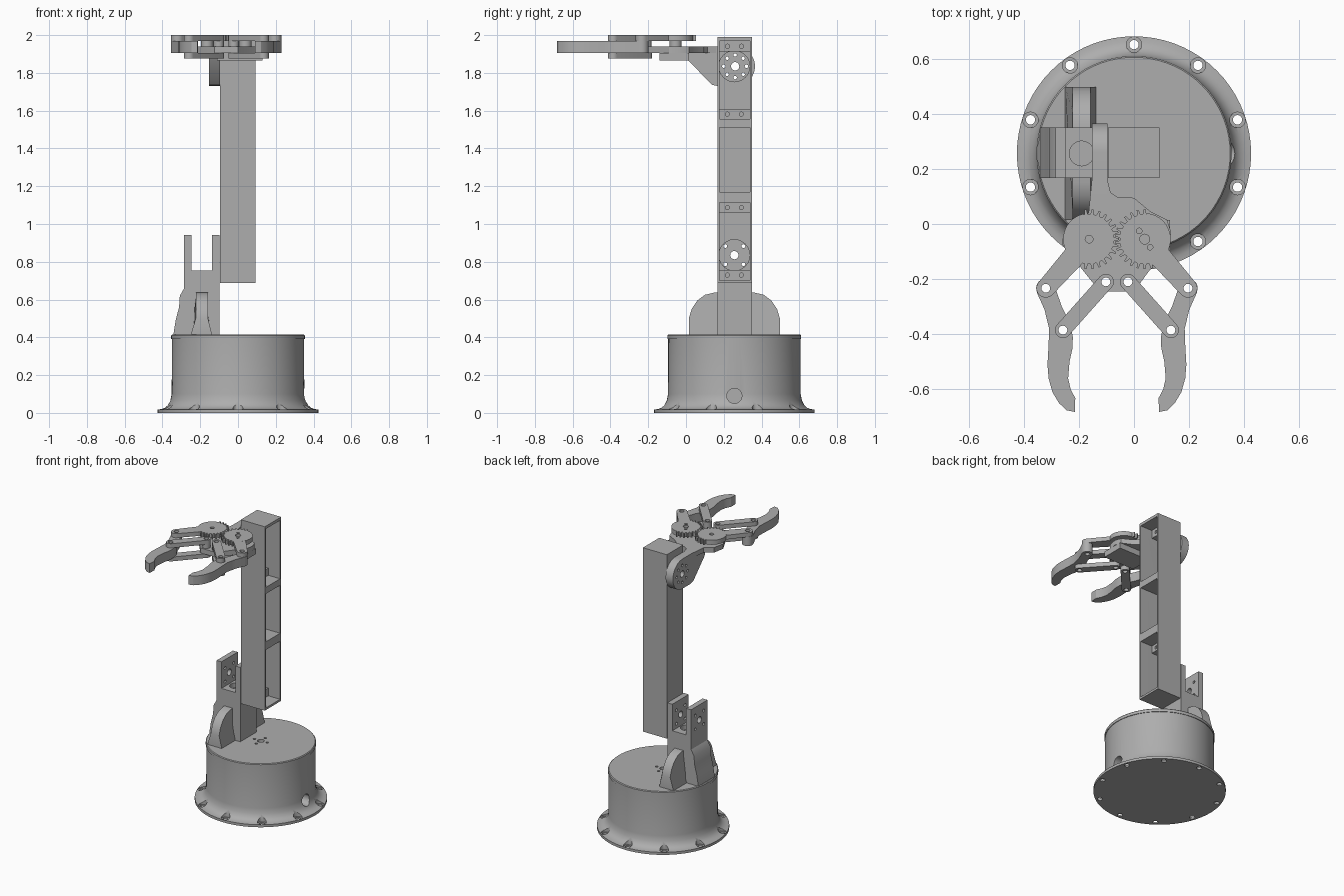
import bpy, bmesh, math
from mathutils import Vector

if "Cube" in bpy.data.objects:
    bpy.data.objects.remove(bpy.data.objects["Cube"])

grey = bpy.data.materials.new("plain_grey")
grey.diffuse_color = (0.42, 0.42, 0.42, 1)
grey.use_nodes = True
grey.node_tree.nodes["Principled BSDF"].inputs["Base Color"].default_value = grey.diffuse_color
CY = 0.256          # y of the base and arm centre line
GX = -0.062         # mirror line of the gripper


def finish(bm, name):
    bmesh.ops.recalc_face_normals(bm, faces=bm.faces[:])
    me = bpy.data.meshes.new(name)
    bm.to_mesh(me)
    bm.free()
    ob = bpy.data.objects.new(name, me)
    bpy.context.collection.objects.link(ob)
    me.materials.append(grey)
    return ob


def prism(name, pts, lo, hi, axis="z"):
    """Extrude a 2D outline along an axis."""
    place = {"z": lambda a, b, h: (a, b, h),
             "x": lambda a, b, h: (h, a, b),
             "y": lambda a, b, h: (a, h, b)}[axis]
    bm = bmesh.new()
    face = bm.faces.new([bm.verts.new(place(a, b, lo)) for a, b in pts])
    new = bmesh.ops.extrude_face_region(bm, geom=[face])["geom"]
    bmesh.ops.translate(bm, vec=Vector(place(0, 0, hi - lo)),
                        verts=[v for v in new if isinstance(v, bmesh.types.BMVert)])
    return finish(bm, name)


def box(name, x0, x1, y0, y1, z0, z1):
    return prism(name, [(x0, y0), (x1, y0), (x1, y1), (x0, y1)], z0, z1)


def arc(cx, cy, r, a0, a1, n=16):
    return [(cx + r * math.cos(math.radians(a0 + (a1 - a0) * i / n)),
             cy + r * math.sin(math.radians(a0 + (a1 - a0) * i / n))) for i in range(n + 1)]


def circle(cx, cy, r, n=24):
    return arc(cx, cy, r, 0, 360, n)[:-1]


def stadium(p, q, rp, rq):
    a = math.degrees(math.atan2(q[1] - p[1], q[0] - p[0]))
    return arc(*p, rp, a + 90, a + 270) + arc(*q, rq, a - 90, a + 90)


def lathe(name, profile, n=72):
    bm = bmesh.new()
    vs = [bm.verts.new((r, CY, z)) for r, z in profile]
    es = [bm.edges.new(e) for e in zip(vs, vs[1:])]
    bmesh.ops.spin(bm, geom=vs + es, cent=(0, CY, 0), axis=(0, 0, 1),
                   angle=2 * math.pi, steps=n)
    bmesh.ops.remove_doubles(bm, verts=bm.verts[:], dist=1e-5)
    return finish(bm, name)


def drill(ob, holes, lo, hi, axis="z"):
    """Cut round holes (a, b, radius) between lo and hi along an axis."""
    for a, b, r in holes:
        cutter = prism("cutter", circle(a, b, r), lo, hi, axis)
        mod = ob.modifiers.new("hole", "BOOLEAN")
        mod.operation, mod.solver, mod.object = "DIFFERENCE", "EXACT", cutter
        bpy.context.view_layer.objects.active = ob
        bpy.ops.object.modifier_apply(modifier=mod.name)
        bpy.data.objects.remove(cutter)


# Round base with bolt flange and cable hole
base = lathe("base_drum", [(0, 0), (0.425, 0), (0.425, 0.018), (0.405, 0.02), (0.385, 0.028),
                           (0.37, 0.042), (0.358, 0.065), (0.351, 0.1), (0.35, 0.39), (0, 0.39)])
bolts = [(x, y) for x, y in circle(0, CY, 0.395, 10)]
bolts = [(0.395 * math.cos(math.radians(18 + 36 * i)),
          CY + 0.395 * math.sin(math.radians(18 + 36 * i))) for i in range(10)]
drill(base, [(x, y, 0.028) for x, y in bolts], 0.012, 0.08)
drill(base, [(x, y, 0.017) for x, y in bolts], -0.02, 0.05)
drill(base, [(CY, 0.09, 0.04)], 0.2, 0.5, "x")

# Turntable lid
lid = lathe("turntable", [(0, 0.39), (0.354, 0.39), (0.354, 0.41), (0.349, 0.415), (0, 0.415)])
drill(lid, [(0, CY, 0.022)] + [(x, y, 0.009) for x, y in circle(0, CY, 0.05, 4)], 0.395, 0.45)

# Shoulder fork
Y0, Y1 = 0.167, 0.35
fork = prism("shoulder_fork", [(-0.285, 0.415), (-0.099, 0.415), (-0.099, 0.942), (-0.138, 0.942),
                               (-0.138, 0.754), (-0.247, 0.754), (-0.247, 0.942), (-0.285, 0.942)],
             Y0, Y1, "y")
horn = [(CY, 0.835, 0.022)] + [(CY + a * 0.048, 0.835 + b * 0.048, 0.01)
                               for a in (-1, 1) for b in (-1, 1)]
drill(fork, horn, -0.4, 0, "x")
drill(fork, [(-0.19, CY, 0.045)], 0.72, 0.8)

# Shoulder gussets: a tapered pair front and back, one at the side
wing = [(0.015, 0.415), (0.015, 0.50), (0.03, 0.55), (0.06, 0.595), (0.10, 0.625), (0.15, 0.637)]
gusset = prism("shoulder_gussets", wing + [(2 * CY - y, z) for y, z in reversed(wing)],
               -0.25, -0.138, "x")
for v in gusset.data.vertices:
    if v.co.z > 0.49:
        v.co.x = -0.19 + (v.co.x + 0.192) * 0.58
prism("side_gusset", [(-0.28, 0.415), (-0.342, 0.415), (-0.33, 0.49), (-0.312, 0.56),
                      (-0.308, 0.62), (-0.285, 0.66)], Y0, Y1, "y")

# Upright arm: channel open to the right, with caps, shelves and servo mounts
X0, X1, T = -0.095, 0.093, 0.011
arm = prism("arm_channel", [(X0, Y0), (X1, Y0), (X1, Y0 + T), (X0 + 0.018, Y0 + T),
                            (X0 + 0.018, Y1 - T), (X1, Y1 - T), (X1, Y1), (X0, Y1)], 0.687, 1.99)
drill(arm, [(CY, 0.835, 0.082), (CY, 1.835, 0.082)], -0.2, -0.05, "x")
for name, z0, z1 in (("arm_bottom_cap", 0.687, 0.702), ("arm_lower_shelf", 1.113, 1.17),
                     ("arm_upper_shelf", 1.51, 1.556), ("arm_top_cap", 1.97, 1.99)):
    box(name, X0 + 0.018, X1, Y0 + T, Y1 - T, z0, z1)
for z0, z1 in ((0.702, 0.757), (1.06, 1.113), (1.556, 1.607), (1.912, 1.97)):
    mount = box("servo_mount", X0 + 0.018, 0.0, Y0 + T, Y1 - T, z0, z1)
    drill(mount, [(CY + d, (z0 + z1) / 2, 0.011) for d in (-0.037, 0.037)], -0.05, 0.05, "x")

# Wrist plate beside the arm top
wrist = prism("wrist_plate", arc(0.26, 1.835, 0.105, -90, 90, 24) +
              [(0.05, 1.94), (0.0, 1.905), (0.01, 1.868), (0.137, 1.737), (0.17, 1.73)],
              -0.153, -0.096, "x")
drill(wrist, [(0.26, 1.835, 0.022)] + [(y, z, 0.009) for y, z in circle(0.26, 1.835, 0.06, 8)],
      -0.3, 0, "x")

# Gripper palm and the motor block under it
inner, elbow, knuckle, hub = (-0.102, -0.21), (-0.32, -0.233), (-0.258, -0.385), (-0.163, -0.055)


def flip(p, s):
    return p if s > 0 else (2 * GX - p[0], p[1])


palm = prism("gripper_palm", [(-0.153, 0.16), (-0.096, 0.16), (-0.085, 0.115), (-0.06, 0.098),
                              (0.0, 0.095), (0.06, 0.045), (0.12, 0.015), (0.135, -0.03),
                              (0.125, -0.09), (0.07, -0.15), (0.0, -0.245), (-0.124, -0.245),
                              (-0.2, -0.15), (-0.235, -0.08), (-0.22, 0.0), (-0.165, 0.04)],
             1.905, 1.94)
drill(palm, [(*flip(inner, s), 0.016) for s in (1, -1)], 1.8, 2.1)
box("gripper_motor_block", -0.11, 0.13, -0.14, 0.015, 1.865, 1.905)

finger_outline = [(-0.352, -0.25), (-0.325, -0.31), (-0.308, -0.38), (-0.31, -0.44),
                  (-0.314, -0.51), (-0.31, -0.56), (-0.296, -0.61), (-0.272, -0.65),
                  (-0.245, -0.676), (-0.215, -0.682), (-0.213, -0.632), (-0.23, -0.60),
                  (-0.239, -0.56), (-0.234, -0.50), (-0.223, -0.45), (-0.222, -0.41),
                  (-0.232, -0.36), (-0.262, -0.30)]
finger_outline += arc(*elbow, 0.035, 0, 180, 12)

for s, side in ((1, "left"), (-1, "right")):
    c, e, k, i = (flip(p, s) for p in (hub, elbow, knuckle, inner))

    # Gear: teeth on the inner half, smooth rim outside
    teeth, rim = 26, []
    for t in range(teeth):
        mid = 360 / teeth * (t + (0 if s > 0 else 0.5))
        mid = (mid + 180) % 360 - 180
        toothed = -115 < mid < 100
        for off, r in ((-0.5, 0.09), (-0.27, 0.091), (-0.13, 0.109), (0.13, 0.109), (0.27, 0.091)):
            a = math.radians(mid + off * 360 / teeth)
            r = r if toothed else 0.094
            rim.append(flip((hub[0] + r * math.cos(a), hub[1] + r * math.sin(a)), s))
    gear = prism(side + "_gear", rim, 1.968, 2.0)
    drill(gear, [(*c, 0.014)] if s > 0 else
          [(c[0], c[1], 0.018), (c[0] - 0.02, c[1] + 0.03, 0.01), (c[0] + 0.02, c[1] - 0.03, 0.01)],
          1.98, 2.1)
    prism(side + "_gear_post", circle(*c, 0.032), 1.94, 1.968)

    # Drive arm from the gear to the finger
    drive = prism(side + "_drive_arm", stadium((c[0] + (e[0] - c[0]) * 0.35,
                                                c[1] + (e[1] - c[1]) * 0.35), e, 0.04, 0.034),
                  1.97, 1.9995)
    drill(drive, [(*e, 0.016)], 1.8, 2.1)

    # Parallel links above and below
    for z0, level in ((1.97, "upper"), (1.875, "lower")):
        link = prism(f"{side}_{level}_link", stadium(i, k, 0.029, 0.029), z0, z0 + 0.03)
        drill(link, [(*i, 0.016), (*k, 0.016)], 1.8, 2.1)
    spacer = prism(side + "_link_spacer", circle(*i, 0.027), 1.94, 1.97)
    drill(spacer, [(*i, 0.016)], 1.8, 2.1)

    # Curved finger
    finger = prism(side + "_finger", [flip(p, s) for p in finger_outline], 1.905, 1.97)
    drill(finger, [(*e, 0.016), (*k, 0.016)], 1.8, 2.1)

# Smooth the round parts, keep hard edges
bpy.ops.object.select_all(action="SELECT")
bpy.context.view_layer.objects.active = base
bpy.ops.object.shade_smooth_by_angle(angle=math.radians(30))
